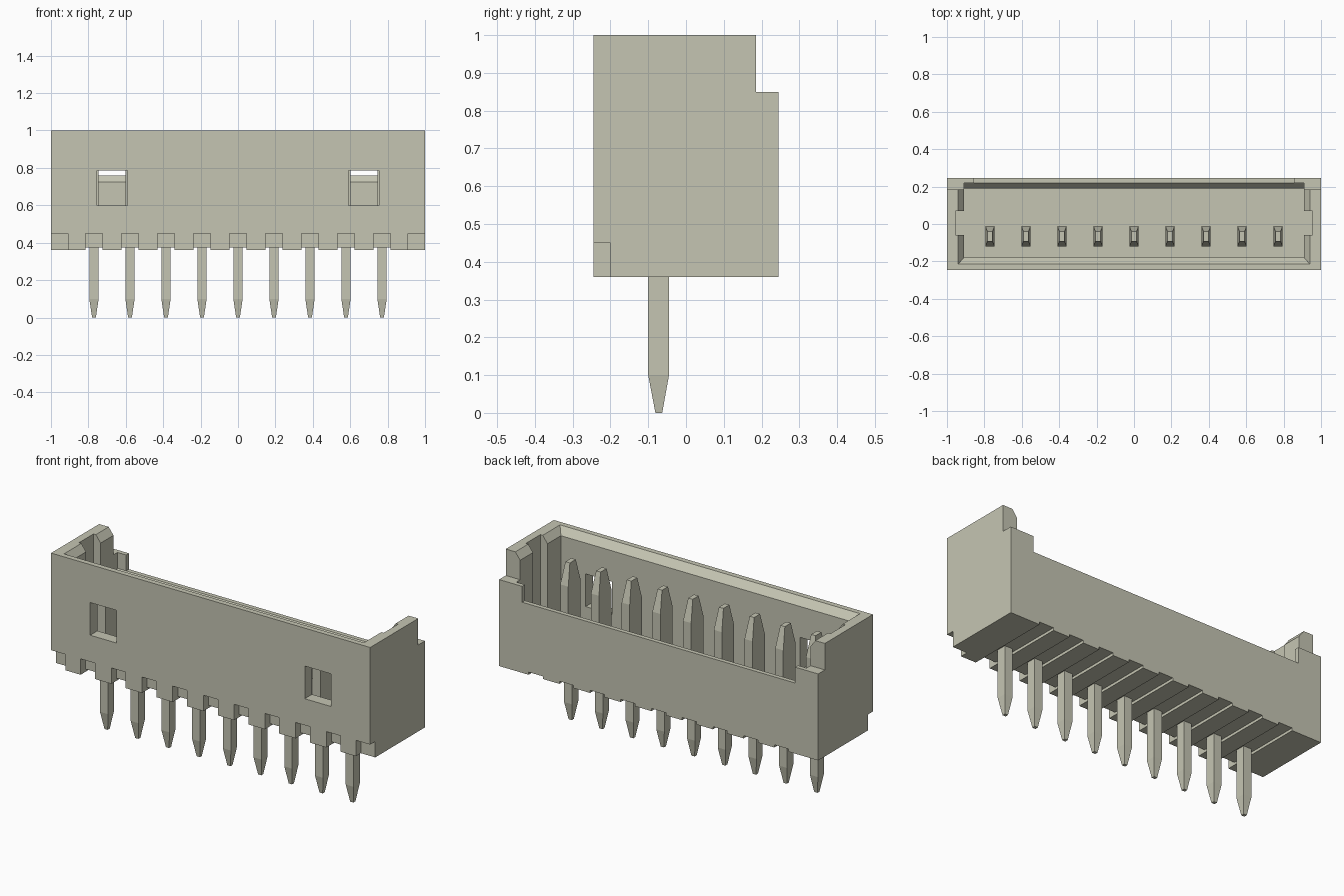
import bpy, bmesh

cube = bpy.data.objects.get("Cube")
if cube:
    bpy.data.objects.remove(cube, do_unlink=True)

COLOR = (0.56, 0.56, 0.45, 1)
mat = bpy.data.materials.new("warm grey plastic")
mat.use_nodes = True
mat.diffuse_color = COLOR
bsdf = mat.node_tree.nodes["Principled BSDF"]
bsdf.inputs["Base Color"].default_value = COLOR
bsdf.inputs["Roughness"].default_value = 0.6


def loft(name, sections):
    """Stack of rectangles (x0, x1, y0, y1, z) joined into a closed solid."""
    bm = bmesh.new()
    rings = [[bm.verts.new(p) for p in
              ((x0, y0, z), (x1, y0, z), (x1, y1, z), (x0, y1, z))]
             for x0, x1, y0, y1, z in sections]
    bm.faces.new(rings[0][::-1])
    bm.faces.new(rings[-1])
    for low, high in zip(rings, rings[1:]):
        for i in range(4):
            j = (i + 1) % 4
            bm.faces.new((low[i], low[j], high[j], high[i]))
    bmesh.ops.recalc_face_normals(bm, faces=bm.faces)
    mesh = bpy.data.meshes.new(name)
    bm.to_mesh(mesh)
    bm.free()
    mesh.materials.append(mat)
    obj = bpy.data.objects.new(name, mesh)
    bpy.context.collection.objects.link(obj)
    return obj


def box(name, x0, x1, y0, y1, z0, z1):
    return loft(name, [(x0, x1, y0, y1, z0), (x0, x1, y0, y1, z1)])


def cut(target, cutter):
    """Subtract a helper solid and delete it."""
    cutter.hide_render = True
    mod = target.modifiers.new("cut", "BOOLEAN")
    mod.operation = "DIFFERENCE"
    mod.solver = "EXACT"
    mod.object = cutter
    bpy.context.view_layer.objects.active = target
    bpy.ops.object.modifier_apply(modifier=mod.name)
    bpy.data.objects.remove(cutter, do_unlink=True)


PITCH = 0.1925
pin_xs = [PITCH * (i - 4) for i in range(9)]

# Housing shell with open top cavity
housing = box("housing", -1, 1, -0.245, 0.245, 0.36, 1)
cut(housing, box("cavity", -0.91, 0.91, -0.18, 0.19, 0.48, 1.1))

# Lowered back wall: stepped at the ends, lower in the middle
cut(housing, box("back_step", -1.1, 1.1, 0.185, 0.3, 0.85, 1.1))
cut(housing, box("back_gap", -0.855, 0.855, 0.185, 0.3, 0.76, 1.1))

# Sloped lead-ins along the back wall and around the rim
cut(housing, loft("back_bevel", [(-0.91, 0.91, 0.1, 0.19, 0.725),
                                 (-0.91, 0.91, 0.1, 0.22, 0.76),
                                 (-0.91, 0.91, 0.1, 0.22, 1.1)]))
cut(housing, loft("rim_bevel", [(-0.91, 0.91, -0.18, 0.3, 0.96),
                                (-0.94, 0.94, -0.215, 0.3, 1.0),
                                (-0.94, 0.94, -0.215, 0.3, 1.1)]))

for s in (-1, 1):
    # Guide slots inside the end walls
    a, b = sorted((s * 0.85, s * 0.955))
    cut(housing, box("guide_slot", a, b, -0.06, 0.07, 0.48, 1.1))
    # Latch windows through the front wall
    a, b = sorted((s * 0.59, s * 0.755))
    cut(housing, box("latch_window", a, b, -0.3, -0.1, 0.6, 0.785))
    # Lower front corner recesses
    a, b = sorted((s * 0.91, s * 1.1))
    cut(housing, box("corner_recess", a, b, -0.3, -0.2, 0.3, 0.45))

# Underside grooves and front notches at each pin
for x in pin_xs:
    cut(housing, box("groove", x - 0.045, x + 0.045, -0.3, 0.3, 0.3, 0.375))
    cut(housing, box("notch", x - 0.045, x + 0.045, -0.3, -0.2, 0.3, 0.45))

# Contact pins: tapered tail, narrow leg, wide blade with pointed top
for i, x in enumerate(pin_xs):
    profile = [(0.01, -0.081, -0.063, 0), (0.025, -0.1, -0.045, 0.1),
               (0.025, -0.1, -0.045, 0.42), (0.025, -0.12, -0.01, 0.421),
               (0.025, -0.12, -0.01, 0.78), (0.014, -0.093, -0.04, 0.9)]
    loft(f"pin_{i + 1}", [(x - w, x + w, y0, y1, z) for w, y0, y1, z in profile])
